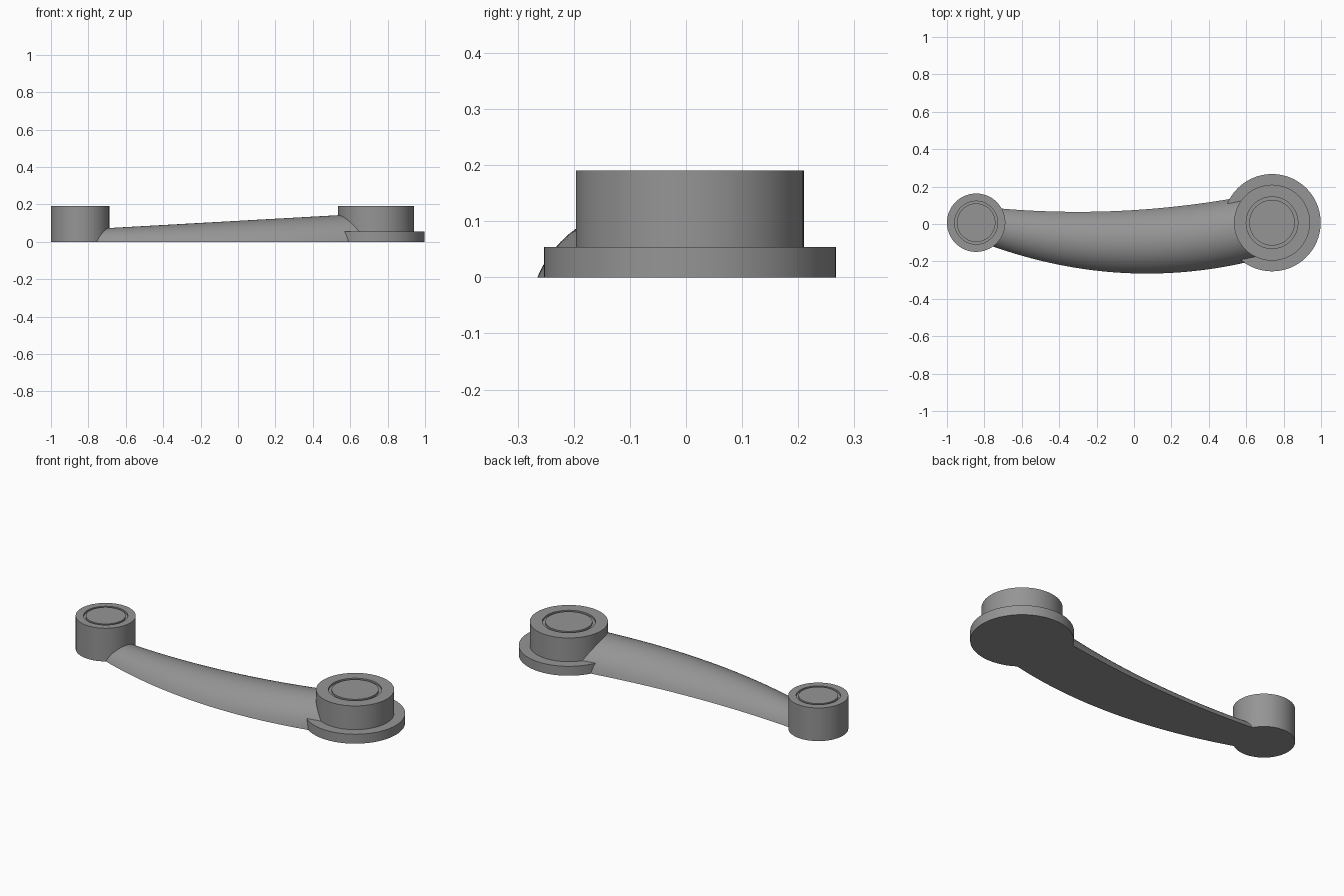
import bpy, bmesh, math

if "Cube" in bpy.data.objects:
    bpy.data.objects.remove(bpy.data.objects["Cube"])

grey = bpy.data.materials.new("mid_grey")
grey.diffuse_color = (0.3, 0.3, 0.3, 1)
grey.use_nodes = True
grey.node_tree.nodes["Principled BSDF"].inputs["Base Color"].default_value = grey.diffuse_color


def add_object(name, bm):
    bmesh.ops.recalc_face_normals(bm, faces=bm.faces)
    mesh = bpy.data.meshes.new(name)
    bm.to_mesh(mesh)
    bm.free()
    mesh.materials.append(grey)
    obj = bpy.data.objects.new(name, mesh)
    bpy.context.collection.objects.link(obj)
    return obj


def lathe(name, cx, cy, profile, sides=96):
    """Revolve (radius, z) points around a vertical axis, closed by flat caps."""
    bm = bmesh.new()
    rings = []
    for r, z in profile:
        rings.append([bm.verts.new((cx + r * math.cos(2 * math.pi * i / sides),
                                    cy + r * math.sin(2 * math.pi * i / sides), z))
                      for i in range(sides)])
    for a, b in zip(rings, rings[1:]):
        for i in range(sides):
            j = (i + 1) % sides
            bm.faces.new((a[i], a[j], b[j], b[i]))
    bm.faces.new(rings[0])
    bm.faces.new(rings[-1])
    return add_object(name, bm)


def grooved_top(r_out, r_in, top=0.19, depth=0.01):
    return [(r_out, top), (r_out, top - depth), (r_in, top - depth), (r_in, top)]


def make_arm(x0=-0.80, x1=0.70, steps=48, arc_steps=24):
    """Bowed, tapering arm: circular-segment sections lofted along x."""
    bm = bmesh.new()
    sections = []
    for s in range(steps + 1):
        x = x0 + (x1 - x0) * s / steps
        back = 0.065 + 0.104 * (x + 0.3) ** 2
        front = -0.265 + 0.213 * (x - 0.07) ** 2
        height = 0.112 + 0.056 * x
        mid, half = (back + front) / 2, (back - front) / 2
        radius = (half ** 2 + height ** 2) / (2 * height)
        sweep = math.atan2(half, radius - height)
        ring = []
        for k in range(arc_steps + 1):
            a = sweep * (2 * k / arc_steps - 1)
            z = radius * math.cos(a) - radius + height
            if k in (0, arc_steps):
                z = 0.0
            ring.append(bm.verts.new((x, mid + radius * math.sin(a), z)))
        sections.append(ring)
    for a, b in zip(sections, sections[1:]):
        for k in range(len(a)):
            j = (k + 1) % len(a)
            bm.faces.new((a[k], a[j], b[j], b[k]))
    bm.faces.new(sections[0])
    bm.faces.new(sections[-1])
    return add_object("curved_arm", bm)


# Knob end, hub end with flange, and the arm joining them
knob = lathe("knob_end", -0.844, 0.007,
             [(0.156, 0), (0.156, 0.19)] + grooved_top(0.115, 0.103))
hub = lathe("hub_end", 0.738, 0.007,
            [(0.26, 0), (0.26, 0.054), (0.203, 0.054), (0.203, 0.19)]
            + grooved_top(0.138, 0.122))
arm = make_arm()

# Fuse into one solid handle
for part in (knob, hub):
    mod = arm.modifiers.new("fuse_" + part.name, 'BOOLEAN')
    mod.operation = 'UNION'
    mod.solver = 'EXACT'
    mod.object = part
bpy.context.view_layer.objects.active = arm
arm.select_set(True)
for mod in list(arm.modifiers):
    bpy.ops.object.modifier_apply(modifier=mod.name)
for part in (knob, hub):
    bpy.data.objects.remove(part, do_unlink=True)
arm.name = "crank_handle"

# Smooth curved sides, crisp rims
bpy.ops.object.shade_smooth_by_angle(angle=math.radians(30))
